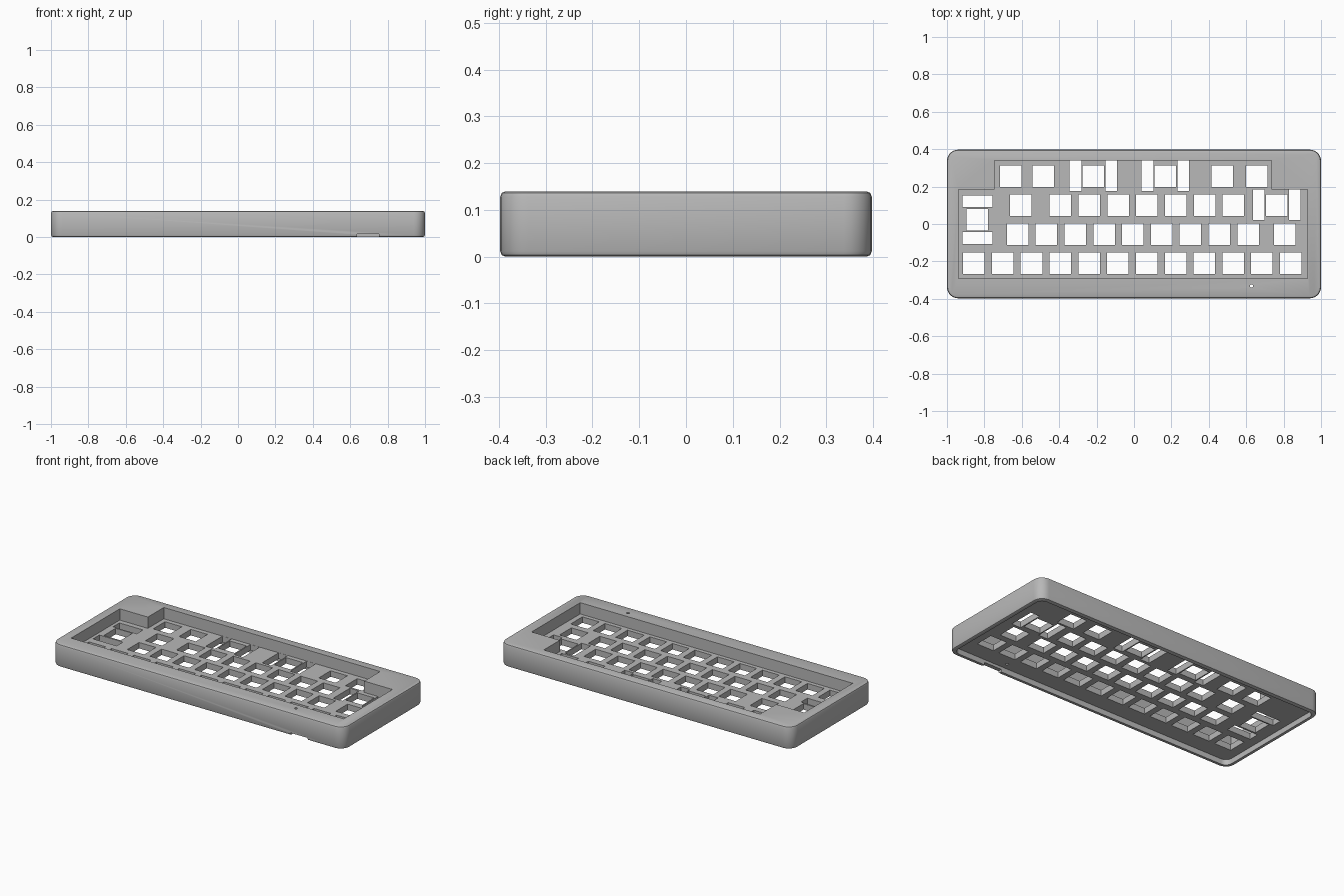
import bpy, bmesh, math

if "Cube" in bpy.data.objects:
    bpy.data.objects.remove(bpy.data.objects["Cube"])

HEIGHT, PLATE_TOP, PLATE_BOTTOM = 0.14, 0.07, 0.033
UNIT, KEY = 0.154, 0.115          # key pitch and switch hole size
STAB_W, STAB_L = 0.062, 0.162     # stabiliser slot size


def add_prism(bm, outline, z0, z1):
    """Extrude a flat outline between two heights."""
    base = bm.faces.new([bm.verts.new((x, y, z0)) for x, y in outline])
    top = bmesh.ops.extrude_face_region(bm, geom=[base])["geom"]
    verts = [v for v in top if isinstance(v, bmesh.types.BMVert)]
    bmesh.ops.translate(bm, verts=verts, vec=(0, 0, z1 - z0))


def rect(cx, cy, w, d):
    return [(cx + sx * w / 2, cy + sy * d / 2)
            for sx, sy in ((-1, -1), (1, -1), (1, 1), (-1, 1))]


def rounded(w, d, r, steps=6):
    """Rounded rectangle outline centred on the origin."""
    pts = []
    for i, (cx, cy) in enumerate(rect(0, 0, w - 2 * r, d - 2 * r)):
        for k in range(steps + 1):
            a = math.pi + (i + k / steps) * math.pi / 2
            pts.append((cx + r * math.cos(a), cy + r * math.sin(a)))
    return pts


def make_object(name, prisms):
    bm = bmesh.new()
    for outline, z0, z1 in prisms:
        add_prism(bm, outline, z0, z1)
    bmesh.ops.recalc_face_normals(bm, faces=bm.faces)
    mesh = bpy.data.meshes.new(name)
    bm.to_mesh(mesh)
    bm.free()
    obj = bpy.data.objects.new(name, mesh)
    bpy.context.collection.objects.link(obj)
    return obj


# Outer shell with softened top and bottom rims
case = make_object("keyboard_case", [(rounded(2, 0.795, 0.06), 0, HEIGHT)])
bpy.ops.object.select_all(action="DESELECT")
bpy.context.view_layer.objects.active = case
case.select_set(True)
bevel = case.modifiers.new("rim_bevel", "BEVEL")
bevel.width = 0.012
bevel.segments = 2
bevel.limit_method = "ANGLE"
bevel.angle_limit = math.radians(60)
bpy.ops.object.modifier_apply(modifier=bevel.name)


def cut(name, prisms):
    cutter = make_object(name, prisms)
    cutter.hide_render = True
    mod = case.modifiers.new(name, "BOOLEAN")
    mod.operation = "DIFFERENCE"
    mod.solver = "EXACT"
    mod.object = cutter
    bpy.context.view_layer.objects.active = case
    bpy.ops.object.modifier_apply(modifier=mod.name)
    bpy.data.objects.remove(cutter)


# Stepped key recess on top and shallow open cavity underneath
recess = [(-0.938, -0.291), (0.928, -0.291), (0.928, 0.184), (0.735, 0.184),
          (0.735, 0.34), (-0.746, 0.34), (-0.746, 0.184), (-0.938, 0.184)]
cut("key_recess", [(recess, PLATE_TOP, HEIGHT + 0.1)])
cut("under_cavity", [(rounded(1.95, 0.745, 0.04), -0.1, PLATE_BOTTOM)])

# Switch holes: regular runs first, then the wide keys
rows = [-0.209, -0.054, 0.1, 0.254]
keys = [(-0.856 + UNIT * i, rows[0]) for i in range(12)]
keys += [(-0.622 + UNIT * i, rows[1]) for i in range(9)] + [(0.805, rows[1])]
keys += [(-0.393 + UNIT * i, rows[2]) for i in range(7)]
keys += [(-0.606, rows[2]), (0.764, rows[2]), (-0.837, 0.024)]
keys += [(x, rows[3]) for x in (-0.66, -0.484, -0.217, 0.168, 0.473, 0.655)]
holes = [rect(x, y, KEY, KEY) for x, y in keys]

# Stabiliser slots beside the long keys
for x, y in ((-0.217, 0.258), (0.168, 0.258), (0.764, 0.103)):
    holes += [rect(x + s * 0.096, y, STAB_W, STAB_L) for s in (-1, 1)]
holes += [rect(-0.837, 0.023 + s * 0.098, STAB_L, STAB_W) for s in (-1, 1)]
cut("switch_holes", [(h, -0.05, PLATE_TOP + 0.005) for h in holes])

# Reset pinhole and cable notch in the front wall
pin = [(0.628 + 0.009 * math.cos(i * math.pi / 6),
        -0.331 + 0.009 * math.sin(i * math.pi / 6)) for i in range(12)]
cut("pinhole", [(pin, -0.1, HEIGHT + 0.1)])
cut("cable_notch", [(rect(0.695, -0.39, 0.12, 0.1), -0.1, 0.016)])

# Plain grey finish
grey = bpy.data.materials.new("plain_grey")
grey.use_nodes = True
colour = (0.48, 0.48, 0.48, 1)
grey.diffuse_color = colour
grey.node_tree.nodes["Principled BSDF"].inputs["Base Color"].default_value = colour
case.data.materials.clear()
case.data.materials.append(grey)
for poly in case.data.polygons:
    poly.material_index = 0

bpy.ops.object.select_all(action="DESELECT")
case.select_set(True)
bpy.context.view_layer.objects.active = case
bpy.ops.object.shade_smooth_by_angle(angle=math.radians(30))
